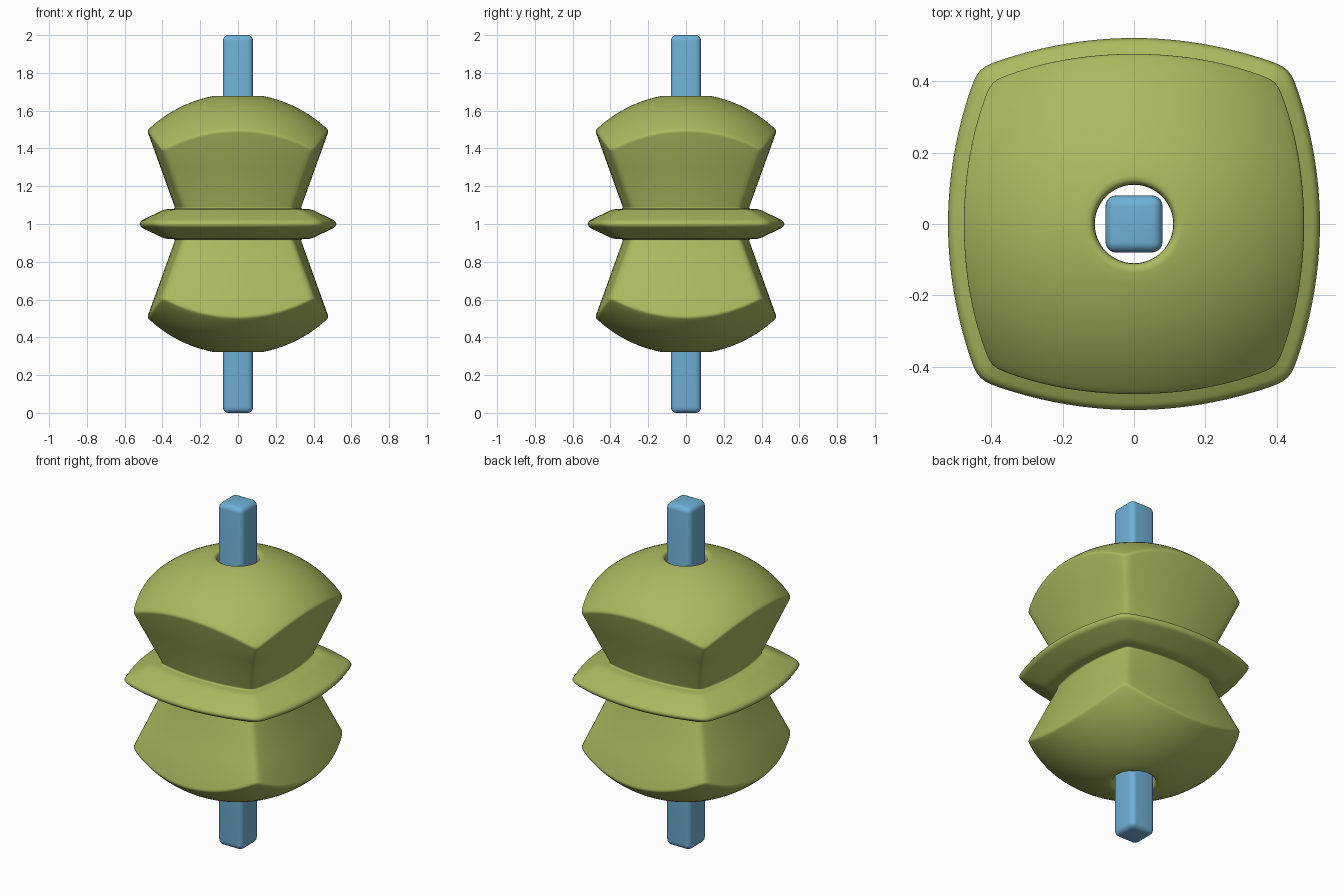
import bpy, bmesh, math
from mathutils import Vector

if "Cube" in bpy.data.objects:
    bpy.data.objects.remove(bpy.data.objects["Cube"])

SEG = 192          # steps around the body
MID = 1.0          # height of the mirror plane
DOME = 0.69        # dome radius, centred on the mirror plane
HOLE = 0.11


def material(name, rgb):
    m = bpy.data.materials.new(name)
    m.diffuse_color = (*rgb, 1)
    m.use_nodes = True
    m.node_tree.nodes["Principled BSDF"].inputs["Base Color"].default_value = m.diffuse_color
    return m


def finish(bm, name, mat):
    bmesh.ops.recalc_face_normals(bm, faces=bm.faces)
    me = bpy.data.meshes.new(name)
    bm.to_mesh(me)
    bm.free()
    ob = bpy.data.objects.new(name, me)
    bpy.context.collection.objects.link(ob)
    me.materials.append(mat)
    for p in me.polygons:
        p.use_smooth = True
    return ob


def bowed_square(angle, mid, corner, p=50):
    """Polar radius of a square whose sides bow outwards, with softened corners."""
    corner *= 1.01
    k = (mid - corner) / corner ** 2
    inv = 0
    for c, s in ((abs(math.cos(angle)), abs(math.sin(angle))),
                 (abs(math.sin(angle)), abs(math.cos(angle)))):
        a = k * s * s
        r = mid / c if a < 1e-6 else (-c + math.sqrt(c * c + 4 * a * mid)) / (2 * a)
        inv += (1 / r) ** p
    return inv ** (-1 / p)


def wall(angle, h):
    """Flared side wall radius at height h above the mirror plane."""
    m = 0.335 + 0.36 * (h - 0.09)
    return bowed_square(angle, m, m - 0.045)


def rounded(points):
    """Soften a profile; each point is (r, h, rounding length)."""
    out = []
    for i, (r, h, cut) in enumerate(points):
        p = Vector((r, h))
        if cut == 0:
            out.append(p)
            continue
        a, b = (Vector(points[i + d][:2]) - p for d in (-1, 1))
        a = p + a.normalized() * min(cut, a.length * 0.45)
        b = p + b.normalized() * min(cut, b.length * 0.45)
        for j in range(5):
            t = j / 4
            out.append(a * (1 - t) ** 2 + p * 2 * t * (1 - t) + b * t * t)
    return out


def profile(angle):
    # where the flared wall meets the dome
    h = 0.5
    for _ in range(30):
        rim = wall(angle, h)
        h = math.sqrt(DOME ** 2 - rim ** 2)
    pts = [(HOLE, 0.25, 0), (HOLE, 0.5, 0), (HOLE, 0.683, 0.04)]
    n = 14
    start = HOLE + 0.06
    for i in range(n + 1):
        r = start + (rim - start) * i / n
        pts.append((r, math.sqrt(DOME ** 2 - r * r), 0.014 if i == n else 0))
    # wall foot, then the thin bowed flange
    pts += [(wall(angle, 0.3), 0.3, 0),
            (wall(angle, 0.08), 0.08, 0.012),
            (bowed_square(angle, 0.385, 0.33), 0.08, 0.03),
            (bowed_square(angle, 0.512, 0.423), 0.018, 0.012),
            (bowed_square(angle, 0.522, 0.433), 0.0, 0)]
    half = rounded(pts)
    lower = [Vector((p.x, -p.y)) for p in reversed(half[:-1])]
    return half + lower


olive = material("olive green", (0.41, 0.49, 0.115))
blue = material("sky blue", (0.16, 0.44, 0.68))

# domed, waisted body with flange and central hole
bm = bmesh.new()
rings = []
for i in range(SEG):
    a = 2 * math.pi * i / SEG
    rings.append([bm.verts.new((p.x * math.cos(a), p.x * math.sin(a), MID + p.y))
                  for p in profile(a)])
count = len(rings[0])
for i in range(SEG):
    A, B = rings[i], rings[(i + 1) % SEG]
    for j in range(count):
        k = (j + 1) % count
        bm.faces.new((A[j], B[j], B[k], A[k]))
finish(bm, "flanged_body", olive)

# square rod through the hole
bm = bmesh.new()
bmesh.ops.create_cube(bm, size=1)
for v in bm.verts:
    v.co = (v.co.x * 0.16, v.co.y * 0.16, v.co.z * 2 + 1)
bmesh.ops.bevel(bm, geom=bm.edges[:], offset=0.03, segments=5, profile=0.5,
                affect='EDGES')
finish(bm, "square_rod", blue)
